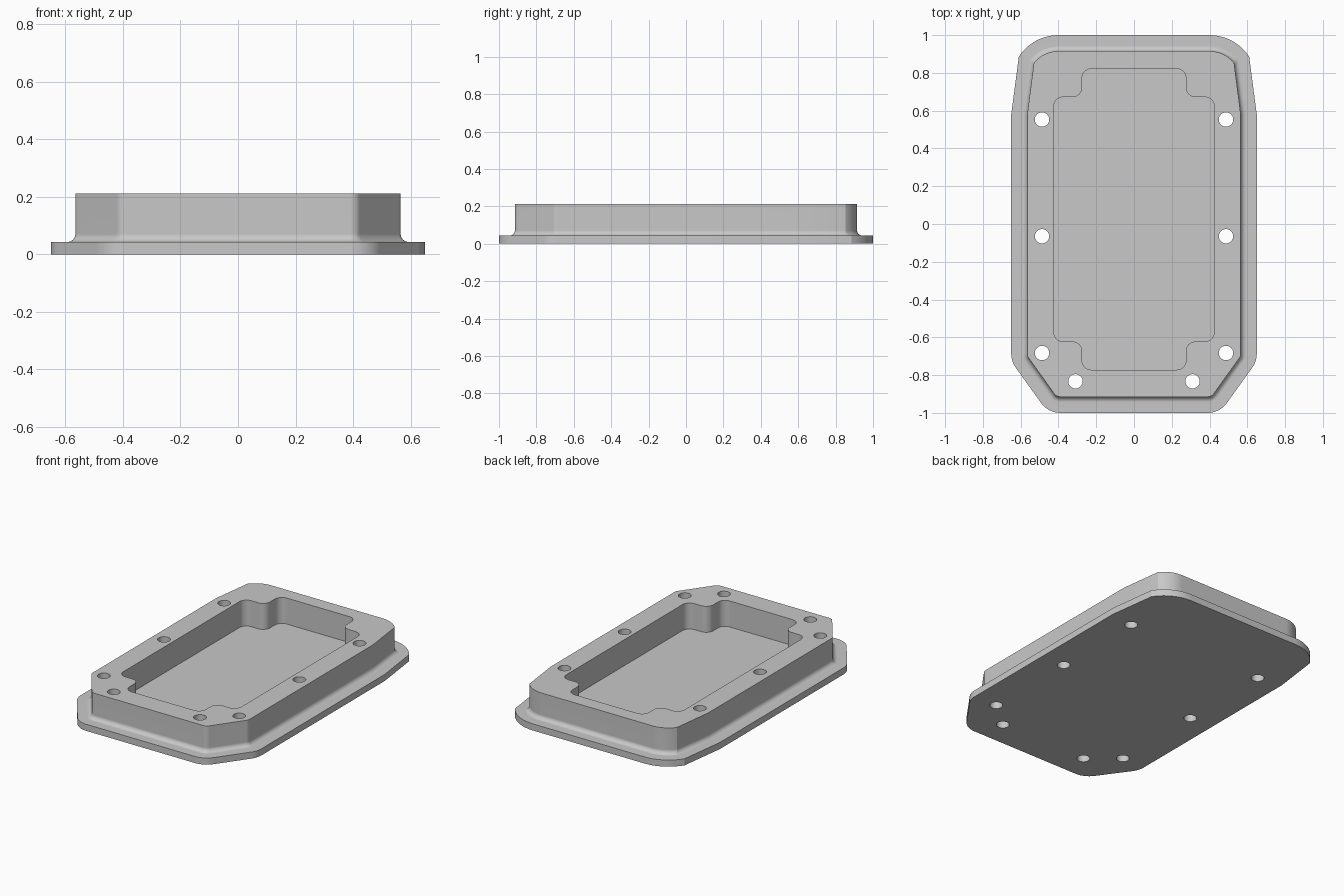
import bpy
import bmesh
from math import cos, sin, radians, pi

if "Cube" in bpy.data.objects:
    bpy.data.objects.remove(bpy.data.objects["Cube"], do_unlink=True)

PLATE_TOP, WALL_TOP = 0.043, 0.212
FLANGE, FILLET = 0.085, 0.028

grey = bpy.data.materials.new("light grey")
grey.use_nodes = True
colour = (0.58, 0.58, 0.58, 1)
grey.diffuse_color = colour
grey.node_tree.nodes["Principled BSDF"].inputs["Base Color"].default_value = colour


def arc(cx, cy, r, start, end, steps=10):
    angles = [radians(start + (end - start) * i / steps) for i in range(steps + 1)]
    return [(cx + r * cos(a), cy + r * sin(a)) for a in angles]


def mirrored(half):
    """Close a half outline by mirroring it in x."""
    return half + [(-x, y) for x, y in reversed(half)]


def housing_outline(d):
    """Wall outline grown outward by d."""
    half = arc(0.40, 0.75, 0.165 + d, 90, 38 - 60 * d)
    half.append((0.565 + d, 0.58))
    half += arc(0.525, -0.687, 0.04 + d, 0, -36, 6)
    half += arc(0.39, -0.875, 0.04 + d, -36, -90, 8)
    return mirrored(half)


def pocket_outline():
    """Rectangle with a narrower rounded tab at each end."""
    r, side, tab = 0.05, 0.425, 0.275
    mid, body, tip = 0.025, 0.647, 0.797
    upper = arc(tab - r, tip - r, r, 90, 0, 8)
    upper += arc(tab + r, body + r, r, 180, 270, 8)
    upper += arc(side - r, body - r, r, 90, 0, 8)
    half = upper + [(x, -y) for x, y in reversed(upper)]
    return mirrored([(x, y + mid) for x, y in half])


def loft(name, rings):
    """Skin a stack of (outline, height) rings and cap both ends."""
    bm = bmesh.new()
    loops = [[bm.verts.new((x, y, z)) for x, y in pts] for pts, z in rings]
    n = len(loops[0])
    for a, b in zip(loops, loops[1:]):
        for i in range(n):
            j = (i + 1) % n
            bm.faces.new((a[i], a[j], b[j], b[i]))
    bm.faces.new(loops[0])
    bm.faces.new(loops[-1])
    bmesh.ops.recalc_face_normals(bm, faces=bm.faces)
    mesh = bpy.data.meshes.new(name)
    bm.to_mesh(mesh)
    bm.free()
    obj = bpy.data.objects.new(name, mesh)
    bpy.context.collection.objects.link(obj)
    mesh.materials.append(grey)
    return obj


# Flanged body with a fillet where the wall meets the plate
rings = [(housing_outline(FLANGE), 0), (housing_outline(FLANGE), PLATE_TOP)]
for i in range(7):
    a = i / 6 * pi / 2
    rings.append((housing_outline(FILLET * (1 - sin(a))),
                  PLATE_TOP + FILLET * (1 - cos(a))))
rings.append((housing_outline(0), WALL_TOP))
body = loft("flanged_housing", rings)

# Pocket and screw hole cutters
cutters = [loft("pocket_cutter", [(pocket_outline(), PLATE_TOP), (pocket_outline(), 0.4)])]
for hx, hy in [(0.487, 0.553), (0.487, -0.065), (0.487, -0.683), (0.31, -0.833)]:
    for side in (-1, 1):
        circle = arc(side * hx, hy, 0.038, 0, 360, 32)[:-1]
        cutters.append(loft("screw_hole_cutter", [(circle, -0.1), (circle, 0.4)]))

bpy.ops.object.select_all(action='DESELECT')
bpy.context.view_layer.objects.active = body
body.select_set(True)
for cutter in cutters:
    cutter.hide_render = True
    cut = body.modifiers.new("cut", 'BOOLEAN')
    cut.operation = 'DIFFERENCE'
    cut.solver = 'EXACT'
    cut.object = cutter
    bpy.ops.object.modifier_apply(modifier=cut.name)
for cutter in cutters:
    bpy.data.objects.remove(cutter, do_unlink=True)

# Smooth curved walls, keep crisp edges
bpy.ops.object.shade_smooth_by_angle(angle=radians(25))
weighted = body.modifiers.new("weighted_normals", 'WEIGHTED_NORMAL')
weighted.keep_sharp = True
